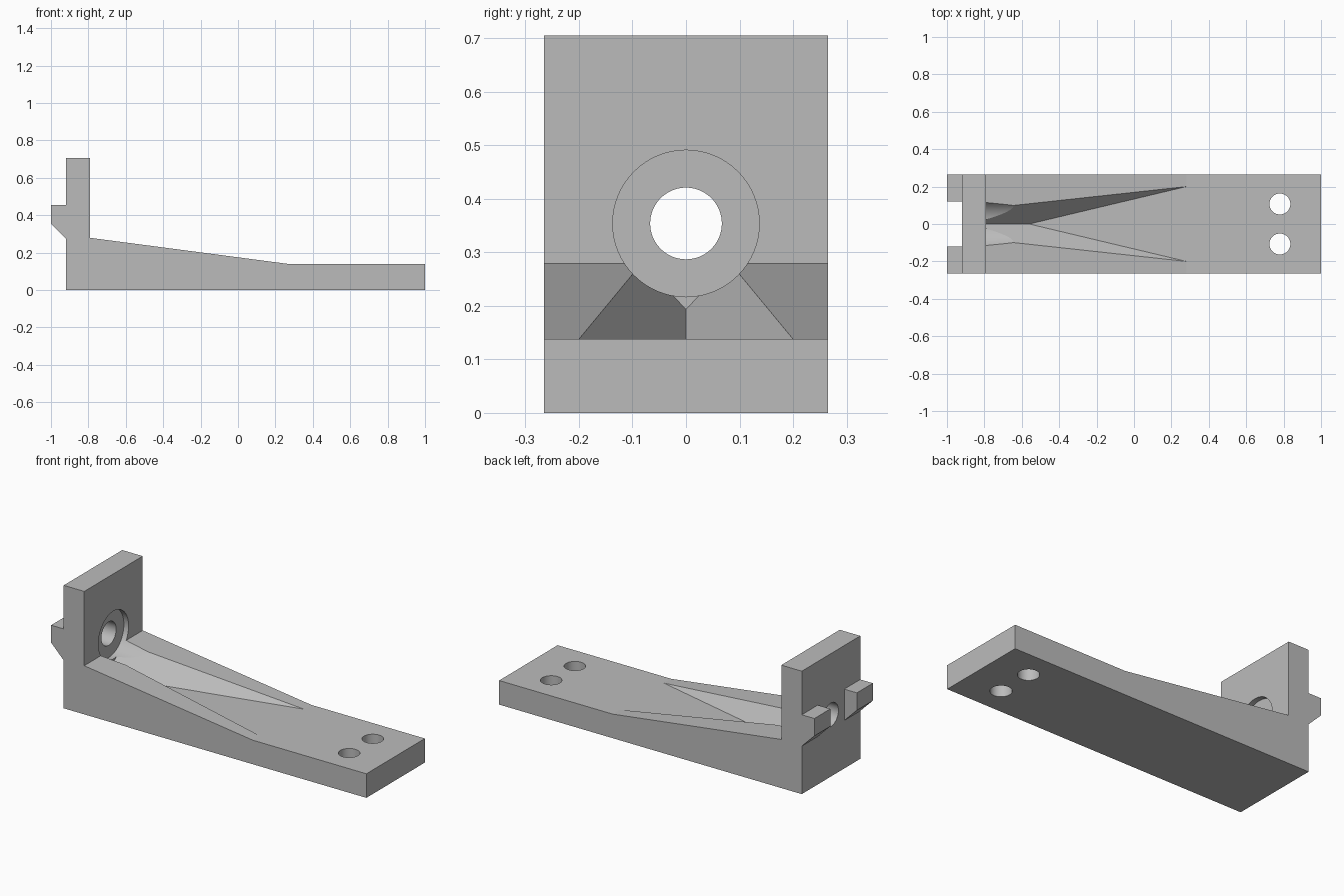
import bpy, bmesh, math
from mathutils import Matrix

if "Cube" in bpy.data.objects:
    bpy.data.objects.remove(bpy.data.objects["Cube"], do_unlink=True)

HALF_W = 0.265        # half the bracket width
FLOOR = 0.138         # thickness of the flat base
WALL_X = -0.79        # inner face of the upright plate
BACK_X = -0.92        # outer face of the upright plate
BORE_Z = 0.354        # height of the bore axis

grey = bpy.data.materials.new("plain_grey")
grey.use_nodes = True
colour = (0.5, 0.5, 0.5, 1)
grey.diffuse_color = colour
grey.node_tree.nodes["Principled BSDF"].inputs["Base Color"].default_value = colour


def make_object(name, bm):
    bmesh.ops.recalc_face_normals(bm, faces=bm.faces)
    mesh = bpy.data.meshes.new(name)
    bm.to_mesh(mesh)
    bm.free()
    mesh.materials.append(grey)
    obj = bpy.data.objects.new(name, mesh)
    bpy.context.collection.objects.link(obj)
    return obj


def prism(name, profile, y0, y1):
    """Extrude an x-z outline along y."""
    bm = bmesh.new()
    face = bm.faces.new([bm.verts.new((x, y0, z)) for x, z in profile])
    side = bmesh.ops.extrude_face_region(bm, geom=[face])["geom"]
    verts = [v for v in side if isinstance(v, bmesh.types.BMVert)]
    bmesh.ops.translate(bm, verts=verts, vec=(0, y1 - y0, 0))
    return make_object(name, bm)


def cylinder(name, radius, length, centre, along_x=False):
    bm = bmesh.new()
    matrix = Matrix.Translation(centre)
    if along_x:
        matrix = matrix @ Matrix.Rotation(math.pi / 2, 4, "Y")
    bmesh.ops.create_cone(bm, cap_ends=True, segments=64, radius1=radius,
                          radius2=radius, depth=length, matrix=matrix)
    return make_object(name, bm)


def combine(target, tool, operation):
    mod = target.modifiers.new(tool.name, "BOOLEAN")
    mod.operation = operation
    mod.solver = "EXACT"
    mod.object = tool
    bpy.context.view_layer.objects.active = target
    bpy.ops.object.modifier_apply(modifier=mod.name)
    bpy.data.objects.remove(tool, do_unlink=True)


# Base, sloped shoulder and upright plate
bracket = prism("bracket", [(BACK_X, 0), (1, 0), (1, FLOOR), (0.28, FLOOR),
                            (WALL_X, 0.279), (WALL_X, 0.705), (BACK_X, 0.705)],
                -HALF_W, HALF_W)

# Two hook pegs on the outer face
peg = [(BACK_X, 0.455), (-1, 0.455), (-1, 0.355), (BACK_X, 0.275)]
for side, name in ((-1, "right_peg"), (1, "left_peg")):
    y0, y1 = sorted((side * 0.12, side * HALF_W))
    combine(bracket, prism(name, peg, y0, y1), "UNION")


# V-shaped clearance groove, widening toward the flat base
def groove_y(x, z):
    return 0.238 * (x + 0.56) + 0.98 * (z - FLOOR)


bm = bmesh.new()
TOP = 0.33
points = [(-0.56, 0, FLOOR), (WALL_X, 0, FLOOR + 0.0559)]
for s in (-1, 1):
    points += [(x, s * groove_y(x, z), z)
               for x, z in ((0.28, FLOOR), (0.28, TOP), (WALL_X, TOP))]
for p in points:
    bm.verts.new(p)
bmesh.ops.convex_hull(bm, input=bm.verts)
bmesh.ops.dissolve_limit(bm, angle_limit=0.01, verts=bm.verts, edges=bm.edges)
combine(bracket, make_object("groove_cutter", bm), "DIFFERENCE")

# Round recess in the inner face, and the bore through the plate
combine(bracket, cylinder("recess_cutter", 0.137, 0.32, (-0.66, 0, BORE_Z), True),
        "DIFFERENCE")
combine(bracket, cylinder("bore_cutter", 0.067, 0.4, (-0.86, 0, BORE_Z), True),
        "DIFFERENCE")

# Two screw holes through the base
for y in (-0.107, 0.107):
    combine(bracket, cylinder("screw_hole_cutter", 0.056, 0.5, (0.78, y, 0.07)),
            "DIFFERENCE")

# Smooth only the round walls
bpy.ops.object.select_all(action="DESELECT")
bracket.select_set(True)
bpy.context.view_layer.objects.active = bracket
bpy.ops.object.shade_smooth_by_angle(angle=math.radians(6.5))
